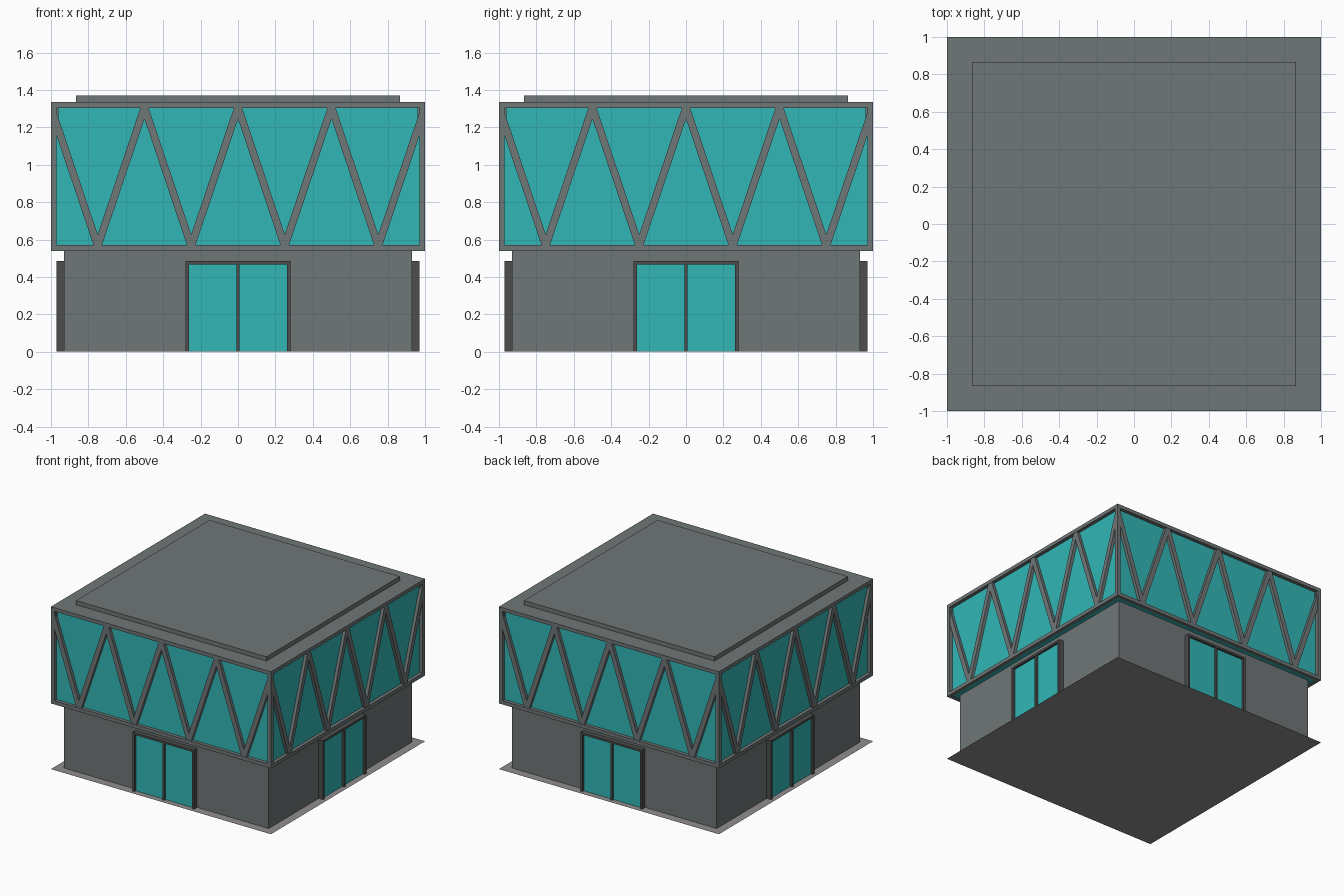
import bpy, bmesh
from math import pi
from mathutils import Matrix, Vector

if "Cube" in bpy.data.objects:
    bpy.data.objects.remove(bpy.data.objects["Cube"])


def material(name, rgb):
    m = bpy.data.materials.new(name)
    m.diffuse_color = (*rgb, 1)
    m.use_nodes = True
    m.node_tree.nodes["Principled BSDF"].inputs["Base Color"].default_value = m.diffuse_color
    return m


GREY = material("panel_grey", (0.16, 0.18, 0.18))
DARK = material("dark_trim", (0.075, 0.075, 0.075))
GLASS = material("teal_glass", (0.032, 0.47, 0.47))
PAVING = material("paving", (0.28, 0.27, 0.27))


def add_box(bm, lo, hi, turn=Matrix()):
    lo, hi = Vector(lo), Vector(hi)
    size = hi - lo
    m = turn @ Matrix.Translation((lo + hi) / 2) @ Matrix.Diagonal((*size, 1))
    bmesh.ops.create_cube(bm, size=1, matrix=m)


def add_prism(bm, outline, y0, y1, turn):
    """Extrude an x-z outline from y0 to y1."""
    a = [bm.verts.new(turn @ Vector((x, y0, z))) for x, z in outline]
    b = [bm.verts.new(turn @ Vector((x, y1, z))) for x, z in outline]
    bm.faces.new(a)
    bm.faces.new(b[::-1])
    for i in range(len(a)):
        j = (i + 1) % len(a)
        bm.faces.new((a[j], a[i], b[i], b[j]))


def finish(bm, name, mat):
    if name != "ground_sheet":
        bmesh.ops.recalc_face_normals(bm, faces=bm.faces)
    me = bpy.data.meshes.new(name)
    bm.to_mesh(me)
    bm.free()
    me.materials.append(mat)
    bpy.context.collection.objects.link(bpy.data.objects.new(name, me))


def box(name, half, z0, z1, mat):
    bm = bmesh.new()
    add_box(bm, (-half, -half, z0), (half, half, z1))
    finish(bm, name, mat)


# Ground sheet, lower walls, glazed storey, roof
bm = bmesh.new()
bmesh.ops.create_grid(bm, x_segments=1, y_segments=1, size=1)
finish(bm, "ground_sheet", PAVING)
box("lower_walls", 0.93, 0.001, 0.545, GREY)
box("upper_glazing", 0.972, 0.545, 1.31, GLASS)
box("roof_slab", 1.0, 1.305, 1.335, GREY)
box("roof_cap", 0.865, 1.33, 1.37, GREY)

# Corner posts of the upper storey
bm = bmesh.new()
for x in (-1, 0.97):
    for y in (-1, 0.97):
        add_box(bm, (x, y, 0.54), (x + 0.03, y + 0.03, 1.31))
finish(bm, "corner_posts", GREY)

# Parts repeated on all four sides, built for the front and turned
rim, struts, frames, panes = (bmesh.new() for _ in range(4))
TOP, BOTTOM, W = 1.307, 0.565, 0.021
for k in range(4):
    turn = Matrix.Rotation(k * pi / 2, 4, 'Z')
    # Lower rim beam
    add_box(rim, (-0.97, -1, 0.54), (0.97, -0.97, 0.57), turn)
    # Zigzag struts
    for foot in (-0.75, -0.25, 0.25, 0.75):
        for side in (-1, 1):
            head = foot + side * 0.25
            if abs(head) < 0.99:
                outline = [(foot - W, BOTTOM), (foot + W, BOTTOM),
                           (head + W, TOP), (head - W, TOP)]
            else:  # end strut trimmed against the corner post
                zc = BOTTOM + (TOP - BOTTOM) * (0.25 - 0.015 - W) / 0.25
                outline = [(foot - side * W, BOTTOM), (foot + side * W, BOTTOM),
                           (side * 0.985, zc), (side * 0.985, TOP),
                           (head - side * W, TOP)]
            add_prism(struts, outline, -0.997, -0.96, turn)
    # Door frame: jambs, mullion and lintel
    for x0, x1 in ((-0.28, -0.262), (-0.009, 0.009), (0.262, 0.28)):
        add_box(frames, (x0, -0.97, 0.001), (x1, -0.925, 0.47), turn)
    add_box(frames, (-0.28, -0.97, 0.468), (0.28, -0.925, 0.485), turn)
    # Door panes
    for x0, x1 in ((-0.262, -0.009), (0.009, 0.262)):
        add_box(panes, (x0, -0.952, 0.001), (x1, -0.925, 0.468), turn)
finish(rim, "lower_rim", GREY)
finish(struts, "zigzag_struts", GREY)
finish(frames, "door_frames", DARK)
finish(panes, "door_panes", GLASS)
